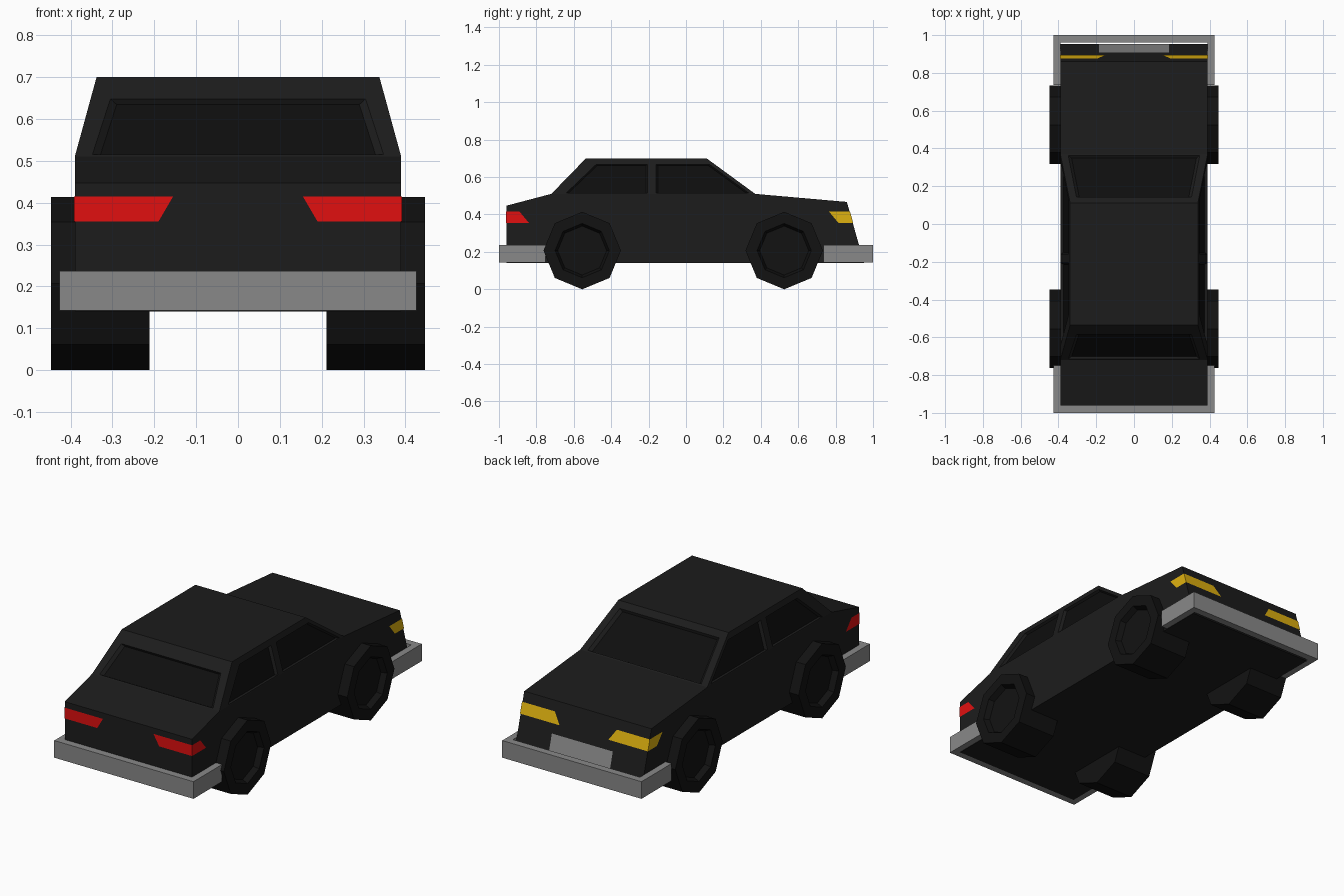
import bpy, bmesh, math
from mathutils import Vector, Matrix

if "Cube" in bpy.data.objects:
    bpy.data.objects.remove(bpy.data.objects["Cube"])


def material(name, rgb):
    m = bpy.data.materials.new(name)
    m.diffuse_color = (*rgb, 1)
    m.use_nodes = True
    m.node_tree.nodes["Principled BSDF"].inputs["Base Color"].default_value = m.diffuse_color
    return m


BLACK = material("black_paint", (0.0116, 0.0116, 0.0116))
GLASS = material("dark_glass", (0.0044, 0.0044, 0.0044))
RUBBER = material("rubber", (0.006, 0.006, 0.006))
GREY = material("grey_trim", (0.25, 0.25, 0.25))
RED = material("red_lens", (0.75, 0.005, 0.005))
AMBER = material("amber_lens", (0.74, 0.44, 0.005))


def finish(name, bm, mat, mirror=False):
    me = bpy.data.meshes.new(name)
    bm.to_mesh(me)
    bm.free()
    ob = bpy.data.objects.new(name, me)
    bpy.context.collection.objects.link(ob)
    if mat:
        me.materials.append(mat)
    if mirror:
        ob.modifiers.new("mirror", 'MIRROR').use_mirror_merge = False
    return ob


def add_prism(bm, low, high):
    """Closed solid between two matching point loops."""
    a = [bm.verts.new(p) for p in low]
    b = [bm.verts.new(p) for p in high]
    n = len(a)
    faces = [bm.faces.new(a), bm.faces.new(b)]
    faces += [bm.faces.new((a[i], a[(i + 1) % n], b[(i + 1) % n], b[i])) for i in range(n)]
    bmesh.ops.recalc_face_normals(bm, faces=faces)


def faces_object(name, polys, mat, mirror):
    bm = bmesh.new()
    for poly in polys:
        bm.faces.new([bm.verts.new(p) for p in poly])
    bmesh.ops.remove_doubles(bm, verts=bm.verts, dist=1e-5)
    return finish(name, bm, mat, mirror)


# Body: side profile, with the cabin pulled up out of the top face
W, BELT, ROOF = 0.39, 0.51, 0.70
profile = [(-0.96, 0.14), (0.952, 0.14), (0.86, 0.467), (0.37, BELT), (-0.72, BELT), (-0.96, 0.447)]
bm = bmesh.new()
add_prism(bm, [(-W, y, z) for y, z in profile], [(W, y, z) for y, z in profile])
bm.faces.ensure_lookup_table()
top = next(f for f in bm.faces if all(abs(v.co.z - BELT) < 1e-4 for v in f.verts))
roof = bmesh.ops.extrude_face_region(bm, geom=[top])["geom"]
bmesh.ops.delete(bm, geom=[top], context='FACES_ONLY') if top.is_valid else None
for v in (g for g in roof if isinstance(g, bmesh.types.BMVert)):
    v.co = (math.copysign(0.338, v.co.x), 0.11 if v.co.y > 0 else -0.535, ROOF)
bmesh.ops.recalc_face_normals(bm, faces=bm.faces)
body = finish("body", bm, BLACK)


# Windows: tapered recesses cut in the cabin, with glass on their floors
def slope(start, end, z):
    return start + (end - start) * (z - BELT) / (ROOF - BELT)


windows = []
for s in (-1, 1):
    for pts in ([(-0.64, 0.515), (-0.48, 0.668), (-0.205, 0.668), (-0.205, 0.515)],
                [(-0.16, 0.515), (-0.16, 0.668), (0.125, 0.668), (0.335, 0.515)]):
        windows.append([Vector((s * slope(W, 0.338, z), y, z)) for y, z in pts])
for belt_y, roof_y, ztop, xtop in ((-0.72, -0.535, 0.648, 0.305), (0.37, 0.11, 0.675, 0.305)):
    windows.append([Vector((x, slope(belt_y, roof_y, z), z)) for x, z in
                    ((-0.348, 0.515), (0.348, 0.515), (xtop, ztop), (-xtop, ztop))])

DEPTH = 0.015
cut, glass = bmesh.new(), bmesh.new()
for pts in windows:
    centre = sum(pts, Vector()) / 4
    n = (pts[1] - pts[0]).cross(pts[2] - pts[1]).normalized()
    if n.dot(centre - Vector((0, -0.2, 0.45))) < 0:
        n = -n
    floor = [centre + (p - centre) * 0.95 - n * DEPTH for p in pts]
    outer = [centre + (p - centre) * 1.05 + n * DEPTH for p in pts]
    add_prism(cut, floor, outer)
    f = glass.faces.new([glass.verts.new(p + n * 0.001) for p in floor])
    f.normal_update()
    if f.normal.dot(n) < 0:
        f.normal_flip()
finish("window_glass", glass, GLASS)
cutter = finish("window_cutter", cut, None)
cutter.hide_render = True
cutter.hide_viewport = True
mod = body.modifiers.new("window_recesses", 'BOOLEAN')
mod.operation, mod.solver, mod.object = 'DIFFERENCE', 'EXACT', cutter

# Bumpers: U shapes wrapped round each end
for name, s, end in (("front_bumper", 1, 0.735), ("rear_bumper", -1, 0.75)):
    u = [(-0.427, end), (-0.427, 1.0), (0.427, 1.0), (0.427, end),
         (W, end), (W, 0.96), (-W, 0.96), (-W, end)]
    bm = bmesh.new()
    add_prism(bm, [(x, s * y, 0.142) for x, y in u], [(x, s * y, 0.237) for x, y in u])
    finish(name, bm, GREY)

# Lights: thin lenses wrapping the corners
L, HI, LO = W + 0.002, 0.415, 0.355
faces_object("tail_lights", [
    [(0.155, -0.962, HI), (0.19, -0.962, LO), (L, -0.962, LO), (L, -0.962, HI)],
    [(L, -0.962, HI), (L, -0.962, LO), (L, -0.84, LO), (L, -0.89, HI)]], RED, True)
faces_object("headlights", [
    [(L, 0.877, HI), (L, 0.894, LO), (0.15, 0.894, LO), (0.19, 0.877, HI)],
    [(L, 0.765, HI), (L, 0.815, LO), (L, 0.894, LO), (L, 0.877, HI)]], AMBER, True)

# Front plate on the sloping nose
faces_object("front_plate", [
    [(0.187, 0.908, 0.305), (0.187, 0.952, 0.15), (-0.187, 0.952, 0.15), (-0.187, 0.908, 0.305)]],
    GREY, False)

# Wheels: eight-sided drums with a recessed hub
R = 0.207
for name, y in (("front_wheels", 0.525), ("rear_wheels", -0.555)):
    bm = bmesh.new()
    place = Matrix.Translation((0.329, y, R)) @ Matrix.Rotation(math.pi / 2, 4, 'Y')
    bmesh.ops.create_cone(bm, cap_ends=True, segments=8, radius1=R, radius2=R, depth=0.236, matrix=place)
    bm.normal_update()
    hub = max(bm.faces, key=lambda f: f.calc_center_median().x)
    bmesh.ops.inset_region(bm, faces=[hub], thickness=0.062, depth=0)
    bmesh.ops.inset_region(bm, faces=[hub], thickness=0.014, depth=-0.03)
    finish(name, bm, RUBBER, True)
